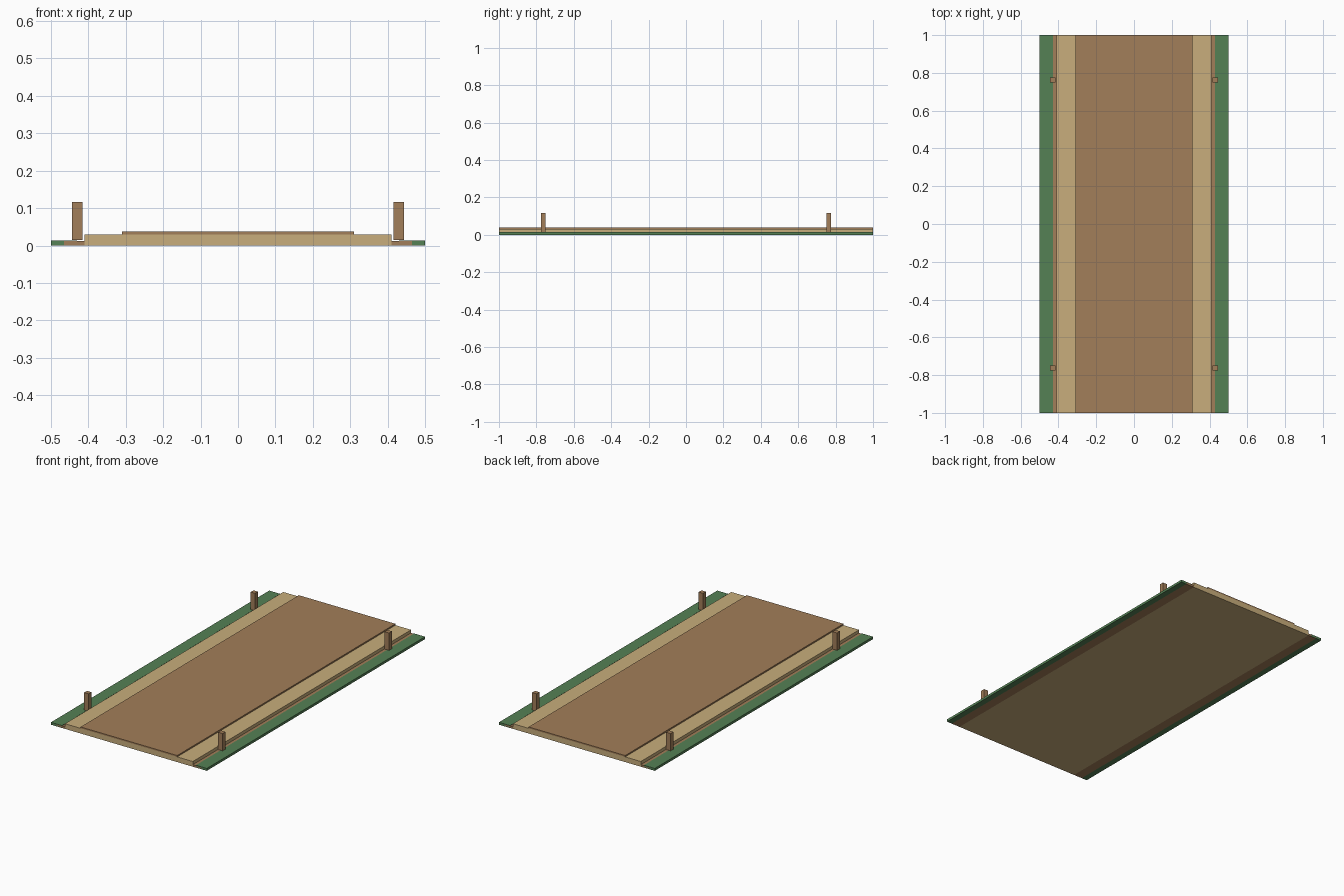
import bpy

if "Cube" in bpy.data.objects:
    bpy.data.objects.remove(bpy.data.objects["Cube"])


def material(name, rgb):
    m = bpy.data.materials.new(name)
    m.diffuse_color = (*rgb, 1)
    m.use_nodes = True
    m.node_tree.nodes["Principled BSDF"].inputs["Base Color"].default_value = m.diffuse_color
    return m


BROWN = material("brown", (0.36, 0.21, 0.10))
TAN = material("tan", (0.58, 0.42, 0.20))
GREEN = material("green", (0.09, 0.22, 0.09))


def box(name, x, y, z, mat):
    """Box from (min, max) ranges on each axis."""
    bpy.ops.mesh.primitive_cube_add(
        size=1, location=[(r[0] + r[1]) / 2 for r in (x, y, z)])
    ob = bpy.context.object
    ob.name = name
    ob.scale = [r[1] - r[0] for r in (x, y, z)]
    bpy.ops.object.transform_apply(location=True, rotation=False, scale=True)
    ob.data.materials.append(mat)
    return ob


LENGTH = (-1, 1)

# Road bed and raised driving surface
box("road_shoulder", (-0.41, 0.41), LENGTH, (0, 0.03), TAN)
box("road_surface", (-0.31, 0.31), LENGTH, (0.03, 0.038), BROWN)

for side, label in ((-1, "left"), (1, "right")):
    def span(a, b):
        return tuple(sorted((side * a, side * b)))

    # Ditch strip and grass verge
    box(f"ditch_{label}", span(0.41, 0.465), LENGTH, (0, 0.0115), BROWN)
    box(f"grass_verge_{label}", span(0.43, 0.50), LENGTH, (0, 0.014), GREEN)

    # Marker posts
    for y, end in ((-0.763, "front"), (0.763, "back")):
        box(f"marker_post_{label}_{end}", span(0.416, 0.444),
            (y - 0.013, y + 0.013), (0.015, 0.116), BROWN)
